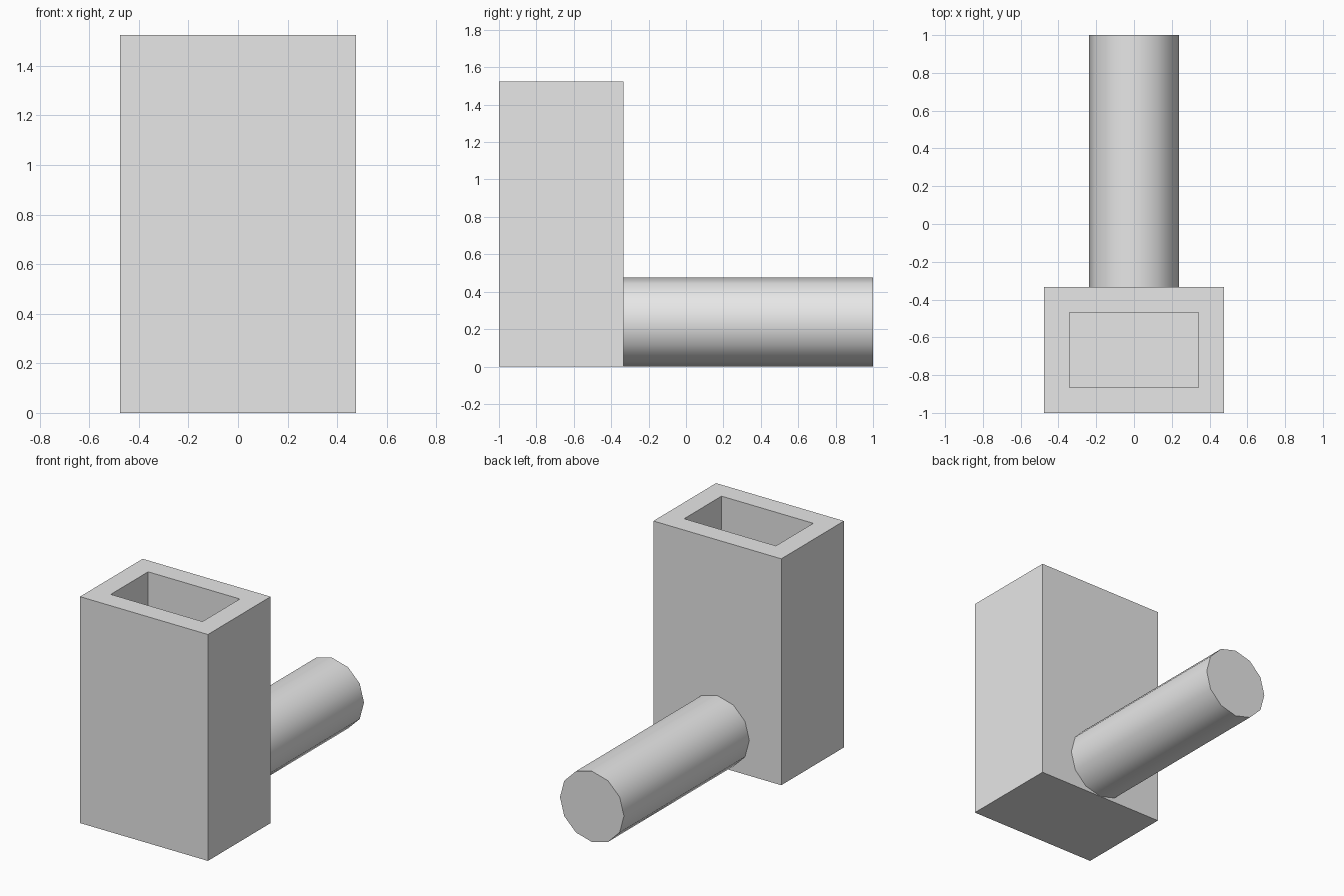
import bpy, bmesh, math
from mathutils import Matrix, Vector

cube = bpy.data.objects.get("Cube")
if cube:
    bpy.data.objects.remove(cube, do_unlink=True)

U = 2 / 42  # design unit: overall length is 42 units

grey = bpy.data.materials.new("light grey")
grey.use_nodes = True
grey.diffuse_color = (0.8, 0.8, 0.8, 1)
grey.node_tree.nodes["Principled BSDF"].inputs["Base Color"].default_value = (0.8, 0.8, 0.8, 1)


def finish(name, bm):
    bmesh.ops.recalc_face_normals(bm, faces=bm.faces)
    mesh = bpy.data.meshes.new(name)
    bm.to_mesh(mesh)
    bm.free()
    mesh.materials.append(grey)
    obj = bpy.data.objects.new(name, mesh)
    bpy.context.collection.objects.link(obj)
    return obj


# Upright block with a rectangular pocket sunk into its top
width, depth, height, wall = 20 * U, 14 * U, 32 * U, 4 * U
bm = bmesh.new()
bmesh.ops.create_cube(bm, size=1, matrix=Matrix.Translation((0, -1 + depth / 2, height / 2))
                      @ Matrix.Diagonal((width, depth, height, 1)))
top = max(bm.faces, key=lambda f: f.calc_center_median().z)
bmesh.ops.inset_region(bm, faces=[top], thickness=wall)
floor = bmesh.ops.extrude_discrete_faces(bm, faces=[top])["faces"][0]
bmesh.ops.translate(bm, verts=floor.verts, vec=Vector((0, 0, wall - height)))
finish("hollow_block", bm)

# Twelve-sided rod running back from the foot of the block
radius, length = 5 * U, 28 * U
bm = bmesh.new()
bmesh.ops.create_cone(bm, cap_ends=True, segments=12, radius1=radius, radius2=radius, depth=length,
                      matrix=Matrix.Translation((0, 1 - length / 2, radius))
                      @ Matrix.Rotation(math.pi / 2, 4, "X"))
rod = finish("rear_rod", bm)
bpy.ops.object.select_all(action="DESELECT")
rod.select_set(True)
bpy.context.view_layer.objects.active = rod
bpy.ops.object.shade_smooth_by_angle(angle=math.radians(40))
